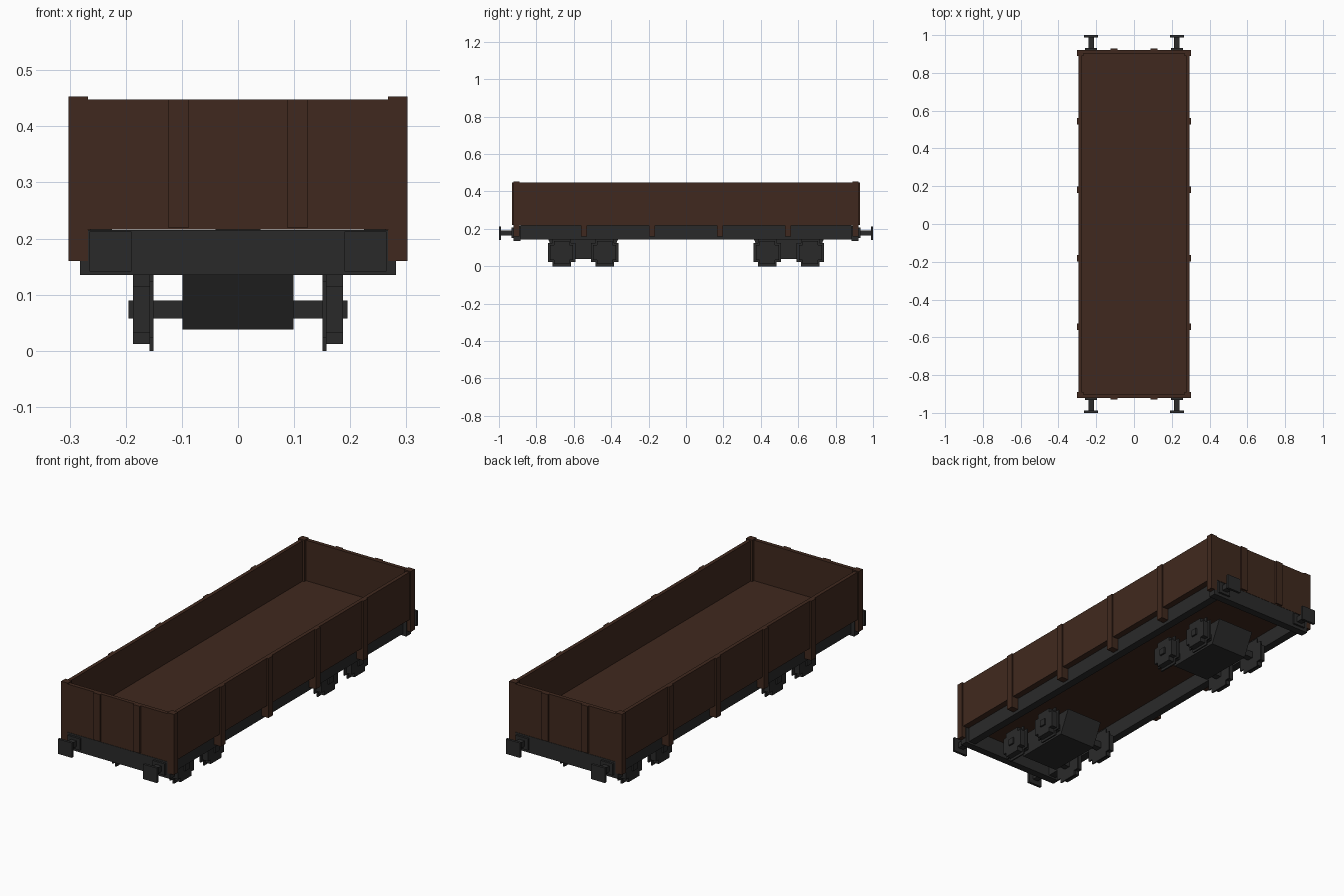
import bpy

cube = bpy.data.objects.get("Cube")
if cube:
    bpy.data.objects.remove(cube, do_unlink=True)


def material(name, color):
    m = bpy.data.materials.new(name)
    m.use_nodes = True
    m.diffuse_color = (*color, 1)
    m.node_tree.nodes["Principled BSDF"].inputs["Base Color"].default_value = (*color, 1)
    return m


BROWN = material("dark_brown", (0.051, 0.022, 0.013))
GREY = material("dark_grey", (0.023, 0.023, 0.023))


def box(name, mat, x, y, z, bottom_y=None):
    """Box from (low, high) ranges; bottom_y gives the lower face its own y range."""
    low = bottom_y or y
    verts = [(a, b, z[0]) for a, b in ((x[0], low[0]), (x[1], low[0]), (x[1], low[1]), (x[0], low[1]))]
    verts += [(a, b, z[1]) for a, b in ((x[0], y[0]), (x[1], y[0]), (x[1], y[1]), (x[0], y[1]))]
    faces = [(3, 2, 1, 0), (4, 5, 6, 7)]
    faces += [(i, (i + 1) % 4, (i + 1) % 4 + 4, i + 4) for i in range(4)]
    mesh = bpy.data.meshes.new(name)
    mesh.from_pydata(verts, [], faces)
    mesh.materials.append(mat)
    ob = bpy.data.objects.new(name, mesh)
    bpy.context.scene.collection.objects.link(ob)
    return ob


def span(s, a, b):
    """Range a..b mirrored to the side given by s."""
    return tuple(sorted((s * a, s * b)))


def around(c, half):
    return (c - half, c + half)


# Open body: thick floor flush with the lower edge of the walls
box("floor", BROWN, (-0.28, 0.28), (-0.905, 0.905), (0.218, 0.252))
for s in (-1, 1):
    box("side_wall", BROWN, span(s, 0.277, 0.295), (-0.921, 0.921), (0.218, 0.448))
    box("end_wall", BROWN, (-0.28, 0.28), span(s, 0.903, 0.922), (0.216, 0.448))
    for y in (-0.545, -0.182, 0.182, 0.545):
        box("side_stake", BROWN, span(s, 0.285, 0.302), around(y, 0.017), (0.16, 0.448))
        box("stake_foot", BROWN, span(s, 0.262, 0.286), around(y, 0.017), (0.16, 0.219))
    for x in (-0.106, 0.106):
        box("end_stake", BROWN, around(x, 0.0185), span(s, 0.91, 0.93), (0.22, 0.448))
    for t in (-1, 1):
        # Post outside the wall corner, with a small cap over the wall tops
        box("corner_post", BROWN, span(s, 0.267, 0.302), span(t, 0.89, 0.922), (0.16, 0.453))

# Underframe, set in under the body sides
for s in (-1, 1):
    box("side_sill", GREY, span(s, 0.225, 0.264), (-0.885, 0.885), (0.144, 0.219))
    box("end_sill", GREY, (-0.282, 0.282), span(s, 0.885, 0.922), (0.135, 0.215))

# Buffers
for sx in (-1, 1):
    for sy in (-1, 1):
        box("buffer_base", GREY, span(sx, 0.195, 0.26), span(sy, 0.915, 0.932), (0.15, 0.206))
        box("buffer_shank", GREY, span(sx, 0.213, 0.242), span(sy, 0.93, 0.99), (0.164, 0.192))
        box("buffer_plate", GREY, span(sx, 0.19, 0.265), span(sy, 0.988, 1.0), (0.141, 0.213))

# Bogies with stepped, blocky wheels
AXLE_Z = 0.074
for centre in (-0.55, 0.55):
    box("bogie_block", GREY, (-0.099, 0.099), around(centre, 0.19), (0.038, 0.15), around(centre, 0.137))
    box("bogie_pivot", GREY, (-0.04, 0.04), around(centre, 0.04), (0.149, 0.219))
    for y in (centre - 0.115, centre + 0.115):
        box("axle", GREY, (-0.195, 0.195), around(y, 0.016), around(AXLE_Z, 0.016))
        for s in (-1, 1):
            for wide in (True, False):
                flange = (0.074, 0.05) if wide else (0.05, 0.074)
                tread = (0.062, 0.041) if wide else (0.041, 0.062)
                box("wheel_flange", GREY, span(s, 0.151, 0.158), around(y, flange[0]), around(AXLE_Z, flange[1]))
                box("wheel_tread", GREY, span(s, 0.157, 0.187), around(y, tread[0]), around(AXLE_Z, tread[1]))
